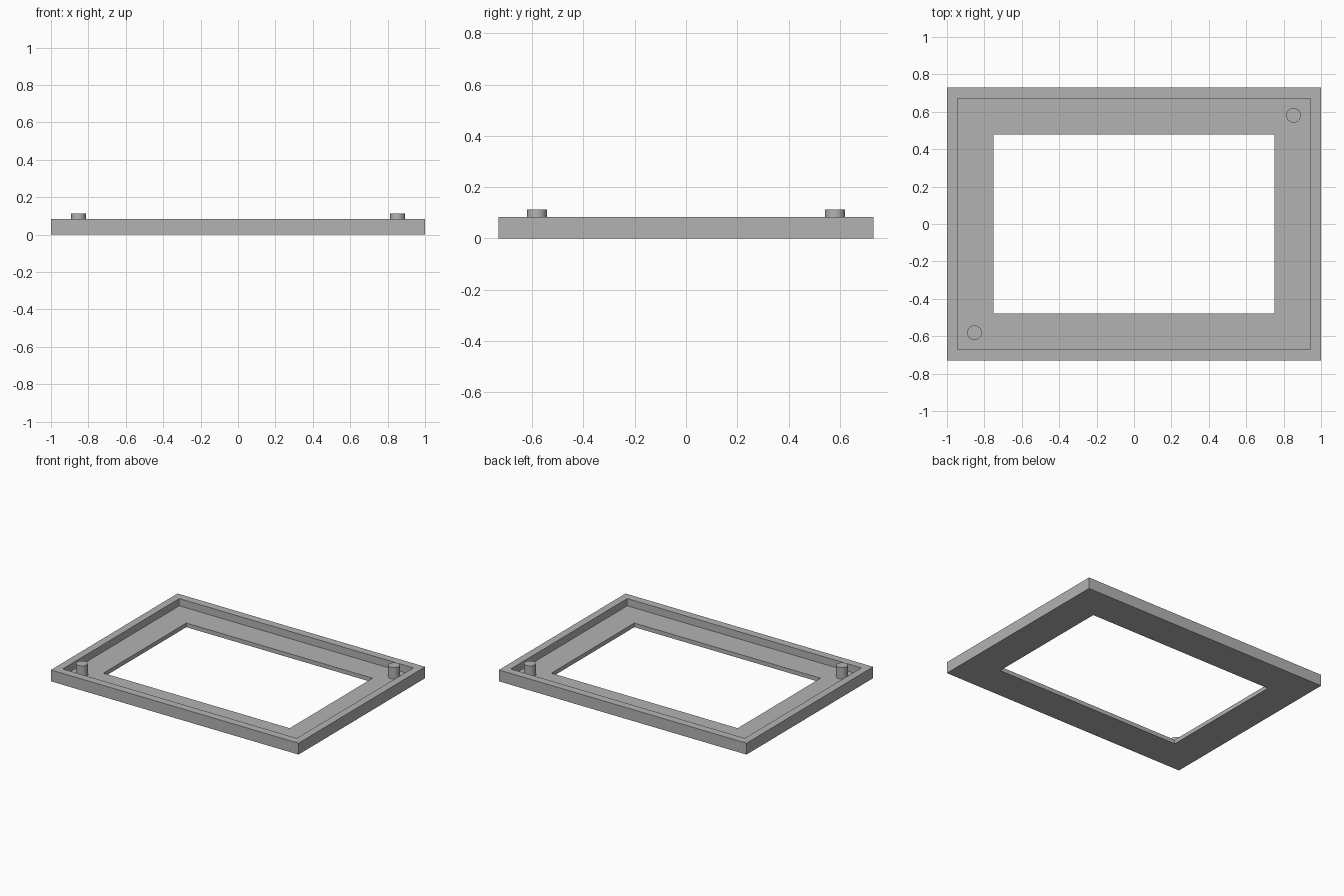
import bpy
import bmesh

cube = bpy.data.objects.get("Cube")
if cube:
    bpy.data.objects.remove(cube, do_unlink=True)

# Overall heights
FLOOR, RIM, PEG = 0.03, 0.083, 0.113

grey = bpy.data.materials.new("plain grey")
grey.use_nodes = True
colour = (0.45, 0.45, 0.45, 1)
grey.diffuse_color = colour
grey.node_tree.nodes["Principled BSDF"].inputs["Base Color"].default_value = colour


def add_object(name, bm):
    bmesh.ops.recalc_face_normals(bm, faces=bm.faces)
    mesh = bpy.data.meshes.new(name)
    bm.to_mesh(mesh)
    bm.free()
    mesh.materials.append(grey)
    obj = bpy.data.objects.new(name, mesh)
    bpy.context.collection.objects.link(obj)
    return obj


def swept_frame(name, profile):
    """Sweep a closed profile of (half width, half depth, z) round four mitred corners."""
    bm = bmesh.new()
    corners = [(1, 1), (-1, 1), (-1, -1), (1, -1)]
    loops = [[bm.verts.new((sx * x, sy * y, z)) for x, y, z in profile]
             for sx, sy in corners]
    count = len(profile)
    for i, a in enumerate(loops):
        b = loops[(i + 1) % len(loops)]
        for j in range(count):
            k = (j + 1) % count
            bm.faces.new((a[j], a[k], b[k], b[j]))
    return add_object(name, bm)


# Frame: flat border with an opening and a raised outer rim
outer, recess, opening = (1.0, 0.73), (0.945, 0.672), (0.752, 0.478)
swept_frame("bezel_frame", [
    (*outer, 0), (*outer, RIM), (*recess, RIM),
    (*recess, FLOOR), (*opening, FLOOR), (*opening, 0),
])

# Locating pegs in two opposite corners
for side, name in ((1, "back_left_peg"), (-1, "front_right_peg")):
    bm = bmesh.new()
    bmesh.ops.create_cone(bm, cap_ends=True, segments=48, radius1=0.039,
                          radius2=0.039, depth=PEG - FLOOR)
    peg = add_object(name, bm)
    peg.location = (side * 0.853, side * 0.581, (PEG + FLOOR) / 2)
    bpy.ops.object.select_all(action="DESELECT")
    peg.select_set(True)
    bpy.context.view_layer.objects.active = peg
    bpy.ops.object.shade_smooth_by_angle()
